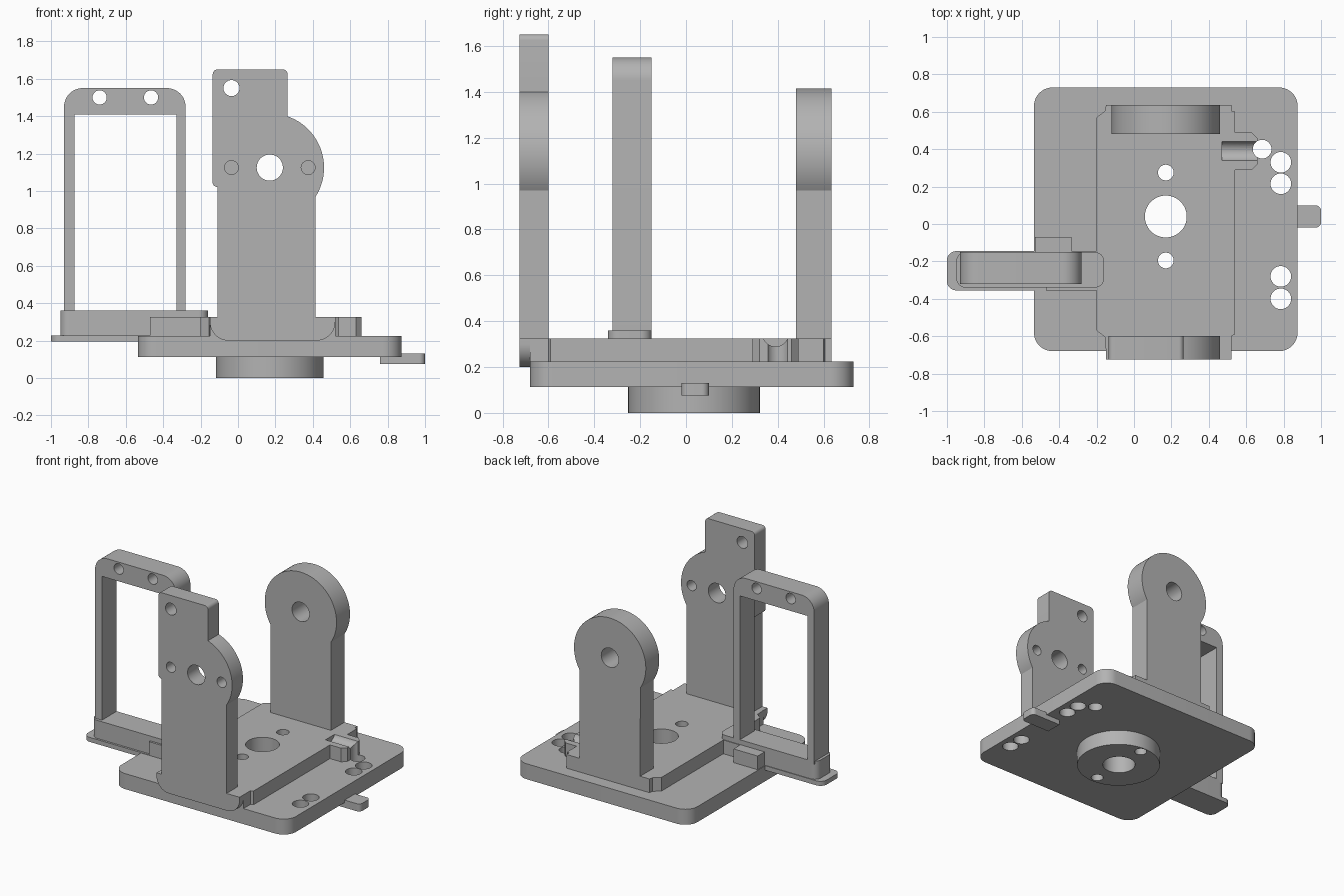
import bpy
import bmesh
from math import sin, cos, radians
from mathutils import Matrix

if "Cube" in bpy.data.objects:
    bpy.data.objects.remove(bpy.data.objects["Cube"])

grey = bpy.data.materials.new("plain grey")
grey.use_nodes = True
colour = (0.45, 0.45, 0.45, 1)
grey.diffuse_color = colour
grey.node_tree.nodes["Principled BSDF"].inputs["Base Color"].default_value = colour


def arc(cx, cy, r, start, end, steps=12):
    angles = [radians(start + (end - start) * i / steps) for i in range(steps + 1)]
    return [(cx + r * cos(a), cy + r * sin(a)) for a in angles]


def rounded(x0, x1, y0, y1, r, corners=(1, 1, 1, 1)):
    """Rectangle outline, anticlockwise from lower left, chosen corners rounded."""
    spots = [(x0, y0, 1, 1), (x1, y0, -1, 1), (x1, y1, -1, -1), (x0, y1, 1, -1)]
    points = []
    for i, (x, y, sx, sy) in enumerate(spots):
        if corners[i]:
            points += arc(x + sx * r, y + sy * r, r, 180 + 90 * i, 270 + 90 * i)
        else:
            points.append((x, y))
    return points


def prism(name, outline, low, high, axis="z"):
    """Extrude an outline along z, or an x-z outline along y, or a y-z one along x."""
    place = {"z": lambda a, b, d: (a, b, d),
             "y": lambda a, b, d: (a, d, b),
             "x": lambda a, b, d: (d, a, b)}[axis]
    bm = bmesh.new()
    rings = [[bm.verts.new(place(a, b, d)) for a, b in outline] for d in (low, high)]
    n = len(outline)
    bm.faces.new(rings[0])
    bm.faces.new(rings[1])
    for i in range(n):
        j = (i + 1) % n
        bm.faces.new((rings[0][i], rings[0][j], rings[1][j], rings[1][i]))
    bmesh.ops.recalc_face_normals(bm, faces=bm.faces)
    mesh = bpy.data.meshes.new(name)
    bm.to_mesh(mesh)
    bm.free()
    mesh.materials.append(grey)
    obj = bpy.data.objects.new(name, mesh)
    bpy.context.collection.objects.link(obj)
    return obj


def box(name, x0, x1, y0, y1, z0, z1):
    return prism(name, rounded(x0, x1, y0, y1, 0, (0, 0, 0, 0)), z0, z1)


def drill(obj, holes, axis="z"):
    """Cut round holes (a, b, radius) right through along an axis."""
    for a, b, r in holes:
        cutter = prism("hole_cutter", arc(a, b, r, 0, 352.5, 47), -3, 3, axis)
        carve(obj, cutter)


def carve(obj, cutter):
    cutter.hide_render = True
    mod = obj.modifiers.new("cut", "BOOLEAN")
    mod.operation = "DIFFERENCE"
    mod.solver = "EXACT"
    mod.object = cutter
    bpy.context.view_layer.objects.active = obj
    bpy.ops.object.modifier_apply(modifier=mod.name)
    bpy.data.objects.remove(cutter)


# Shared hole positions
CX = 0.17
HEAD_Z = 1.125
HEAD_R = 0.29
middle = [(CX, 0.04, 0.112), (CX, 0.275, 0.042), (CX, -0.195, 0.042)]
edge_holes = [(0.785, y, 0.055) for y in (0.33, 0.215, -0.28, -0.4)]
wire_hole = (0.685, 0.4, 0.05)

# Base plate, hub and side tab
base = prism("base_plate", rounded(-0.535, 0.875, -0.68, 0.73, 0.1), 0.112, 0.225)
drill(base, middle + edge_holes + [wire_hole])
hub = prism("hub", arc(CX, 0.035, 0.287, 0, 355, 71), 0, 0.112)
drill(hub, middle)
prism("side_tab", rounded(0.76, 1.0, -0.02, 0.1, 0.03, (0, 1, 1, 0)), 0.075, 0.13)

# Raised deck with a wire block and groove at its right
deck_outline = [(-0.15, -0.68), (0.52, -0.68), (0.52, -0.6), (0.54, -0.59),
                (0.54, 0.29), (0.63, 0.29), (0.66, 0.32), (0.66, 0.46),
                (0.63, 0.49), (0.54, 0.49), (0.54, 0.6), (0.52, 0.605),
                (0.52, 0.635), (-0.15, 0.635), (-0.155, 0.605),
                (-0.2, 0.57), (-0.2, -0.57), (-0.155, -0.605)]
deck = prism("raised_deck", deck_outline, 0.225, 0.325)
drill(deck, middle + [wire_hole])
carve(deck, prism("groove_cutter", arc(0.39, 0.345, 0.056, 0, 345, 23), 0.47, 0.9, "x"))

# Front post with its rounded foot
foot = ([(-0.15, 0.325)] + arc(-0.05, 0.3, 0.1, 180, 270)
        + arc(0.42, 0.3, 0.1, 270, 360) + [(0.52, 0.325)])
prism("front_foot", foot, -0.725, -0.68, "y")
front_outline = ([(-0.11, 0.3), (0.415, 0.3)]
                 + arc(CX, HEAD_Z, HEAD_R, -32.3, 70.9, 32)
                 + arc(0.24, 1.625, 0.025, 0, 90, 6)
                 + arc(-0.11, 1.625, 0.025, 90, 180, 6)
                 + [(-0.135, 1.04), (-0.128, 1.027), (-0.11, 1.02)])
front = prism("front_post", front_outline, -0.725, -0.6, "y")
drill(front, [(CX, HEAD_Z, 0.07), (-0.035, HEAD_Z, 0.037),
              (0.375, HEAD_Z, 0.037), (-0.035, 1.55, 0.043)], "y")

# Back post
back_outline = [(-0.075, 0.3), (0.415, 0.3)] + arc(CX, HEAD_Z, HEAD_R, -32.3, 212.3, 64)
back = prism("back_post", back_outline, 0.48, 0.635, "y")
drill(back, [(CX, HEAD_Z, 0.07)], "y")

# Left frame: rounded arch with an open window
frame = prism("left_frame", rounded(-0.93, -0.28, 0.34, 1.55, 0.1, (0, 0, 1, 1)),
              -0.32, -0.15, "y")
carve(frame, box("window_cutter", -0.875, -0.33, -1, 1, 0.2, 1.41))
drill(frame, [(x, 1.5, 0.038) for x in (-0.74, -0.465)], "y")

# Left frame mount: sill, thin tray and blocks on the base
prism("frame_sill", rounded(-0.95, -0.16, -0.34, -0.15, 0.05), 0.225, 0.36)
prism("frame_tray", rounded(-1.0, -0.4, -0.355, -0.145, 0.05, (1, 0, 0, 1)), 0.195, 0.228)
box("mount_block", -0.47, -0.19, -0.355, -0.145, 0.225, 0.325)
box("mount_back_block", -0.53, -0.335, -0.15, -0.07, 0.225, 0.325)

# Smooth the curved walls, keep the edges sharp
bpy.ops.object.select_all(action="DESELECT")
for obj in bpy.context.scene.objects:
    if obj.type == "MESH" and obj.data.materials and obj.data.materials[0] == grey:
        obj.select_set(True)
        bpy.context.view_layer.objects.active = obj
bpy.ops.object.shade_smooth_by_angle(angle=radians(30))
